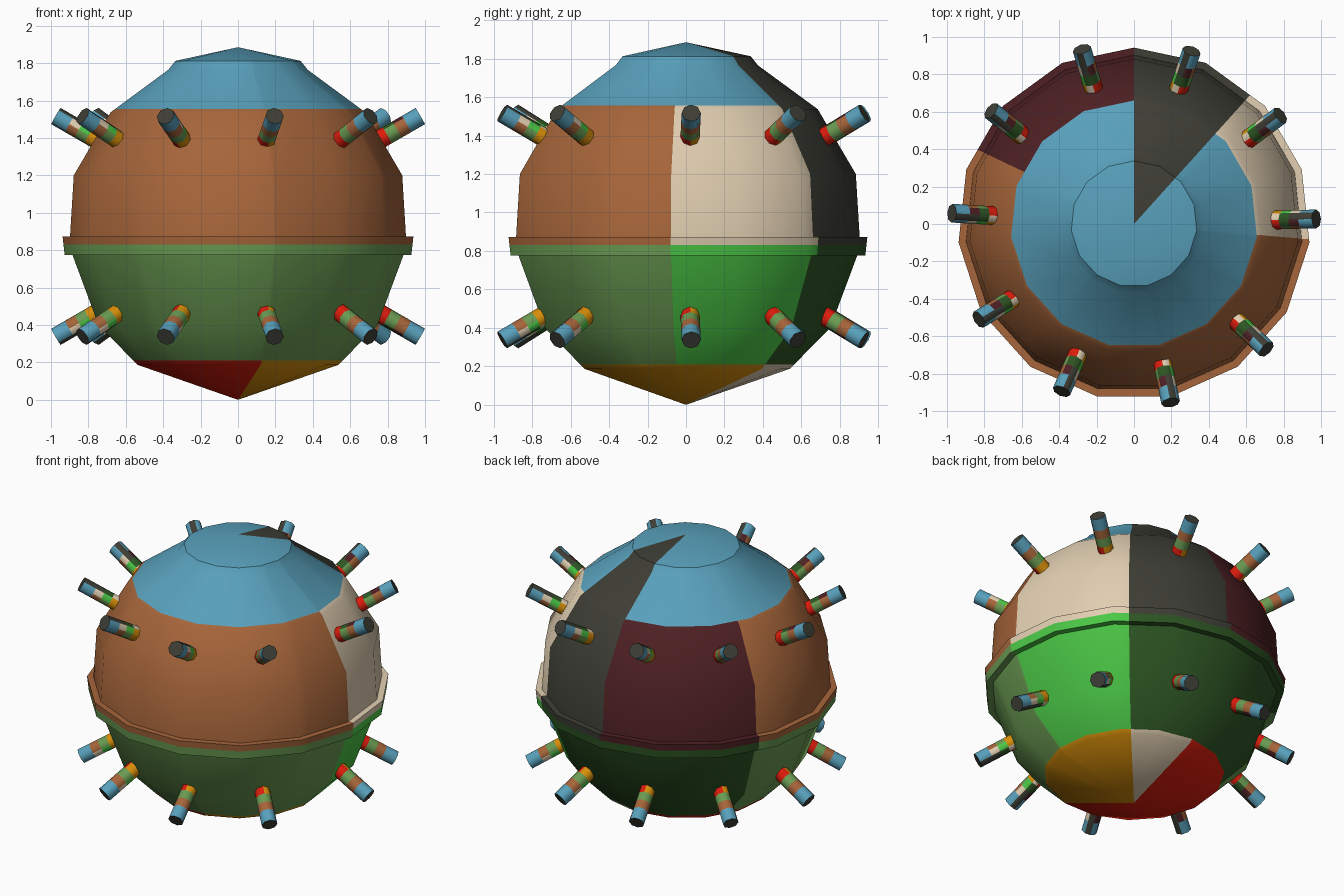
import bpy, bmesh, math
from mathutils import Matrix, Vector

if "Cube" in bpy.data.objects:
    bpy.data.objects.remove(bpy.data.objects["Cube"])

# ---- flat colours (sRGB bytes turned into linear values) ----
def lin(c):
    c /= 255
    return c / 12.92 if c <= 0.04045 else ((c + 0.055) / 1.055) ** 2.4

PALETTE = {
    "blue": (88, 160, 187), "black": (62, 62, 54), "brown": (166, 101, 58),
    "cream": (226, 207, 178), "maroon": (78, 32, 35), "olive green": (106, 155, 82),
    "bright green": (75, 200, 70), "dark green": (45, 85, 35),
    "red": (220, 28, 12), "orange": (215, 142, 10)}
NAMES = list(PALETTE)
MATS = []
for name, rgb in PALETTE.items():
    m = bpy.data.materials.new(name)
    m.diffuse_color = (*[lin(c) for c in rgb], 1)
    m.use_nodes = True
    m.node_tree.nodes["Principled BSDF"].inputs["Base Color"].default_value = m.diffuse_color
    MATS.append(m)

# ---- painted sectors of each height band: (start angle, colour), going round ----
BANDS = [
    [(-77, "orange"), (48, "cream"), (90, "red")],
    [(-5, "bright green"), (48, "dark green"), (154.6, "olive green")],
    [(-5, "cream"), (48, "black"), (90, "maroon"), (154.6, "brown")],
    [(48, "black"), (90, "blue")]]

def colour_of(point, heights, flip=1):
    band = BANDS[sum(point.z > h for h in heights)]
    angle = math.degrees(math.atan2(flip * point.y, point.x))
    name = band[-1][1]                       # the last sector wraps round to the first
    for start, sector in band:
        if angle >= start:
            name = sector
    return NAMES.index(name)

def lathe(profile, sides):
    """Revolve (radius, z) points; one corner of the polygon points to +y."""
    bm = bmesh.new()
    rings = []
    for r, z in profile:
        n = sides if r > 0 else 1
        rings.append([bm.verts.new((r * math.cos(a), r * math.sin(a), z))
                      for a in (math.pi / 2 + math.tau * i / sides for i in range(n))])
    for lo, hi in zip(rings, rings[1:]):
        for i in range(sides):
            j = (i + 1) % sides
            quad = [lo[i % len(lo)], lo[j % len(lo)], hi[j % len(hi)], hi[i % len(hi)]]
            bm.faces.new(list(dict.fromkeys(quad)))
    return bm

def finish(bm, name):
    me = bpy.data.meshes.new(name)
    bm.to_mesh(me)
    bm.free()
    for m in MATS:
        me.materials.append(m)
    return me

def add(name, me, matrix=Matrix(), angle=30):
    ob = bpy.data.objects.new(name, me)
    bpy.context.collection.objects.link(ob)
    ob.matrix_world = matrix
    if me.users == 1:
        bpy.ops.object.select_all(action='DESELECT')
        ob.select_set(True)
        bpy.context.view_layer.objects.active = ob
        bpy.ops.object.shade_smooth_by_angle(angle=math.radians(angle))
    return ob

# ---- round body with raised middle band ----
body_profile = [(0, 0), (0.54, 0.187), (0.75, 0.40), (0.89, 0.775),
                (0.932, 0.775), (0.943, 0.873), (0.903, 0.873), (0.883, 1.2),
                (0.685, 1.537), (0.374, 1.765), (0.337, 1.812), (0, 1.885)]
body_heights = (0.21, 0.83, 1.555)
bm = lathe(body_profile, 15)
cuts = [((0, 0, h), (0, 0, 1)) for h in body_heights]
for deg in (48, 90, 154.6, -5, -77):
    a = math.radians(deg)
    cuts.append(((0, 0, 0), (-math.sin(a), math.cos(a), 0)))
for co, no in cuts:                          # cut the paint borders into the faces
    bmesh.ops.bisect_plane(bm, geom=bm.verts[:] + bm.edges[:] + bm.faces[:],
                           dist=1e-5, plane_co=co, plane_no=no)
for f in bm.faces:
    f.material_index = colour_of(f.calc_center_median(), body_heights)
add("body", finish(bm, "body"))

# ---- contact spikes: two rows of ten, the lower row mirrored ----
R, L = 0.05, 0.27
spike_heights = (0.065, 0.125, 0.185)
spike_profile = [(0, 0), (R, 0)] + [(R, h) for h in spike_heights] + [(R, L), (0, L)]
for row, flip, tip_z in (("upper", 1, 1.517), ("lower", -1, 0.337)):
    bm = lathe(spike_profile, 8)
    for f in bm.faces:
        c = f.calc_center_median()
        f.material_index = colour_of(c, spike_heights, flip)
        if c.z > L - 1e-4:
            f.material_index = NAMES.index("black")   # dark tip
    me = finish(bm, row + "_spike")
    for i in range(10):
        a = math.radians(1.6 + 35 * i)
        radial = Vector((math.cos(a), math.sin(a), 0))
        side = Vector((-math.sin(a), math.cos(a), 0))
        out = radial * math.cos(math.pi / 6) + Vector((0, 0, flip * 0.5))
        up = out.cross(side)
        base = radial * 0.975 + Vector((0, 0, tip_z)) - out * L
        mat = Matrix((side, up, out)).transposed().to_4x4()
        mat.translation = base
        add(f"{row}_spike_{i + 1}", me, mat, 50)
